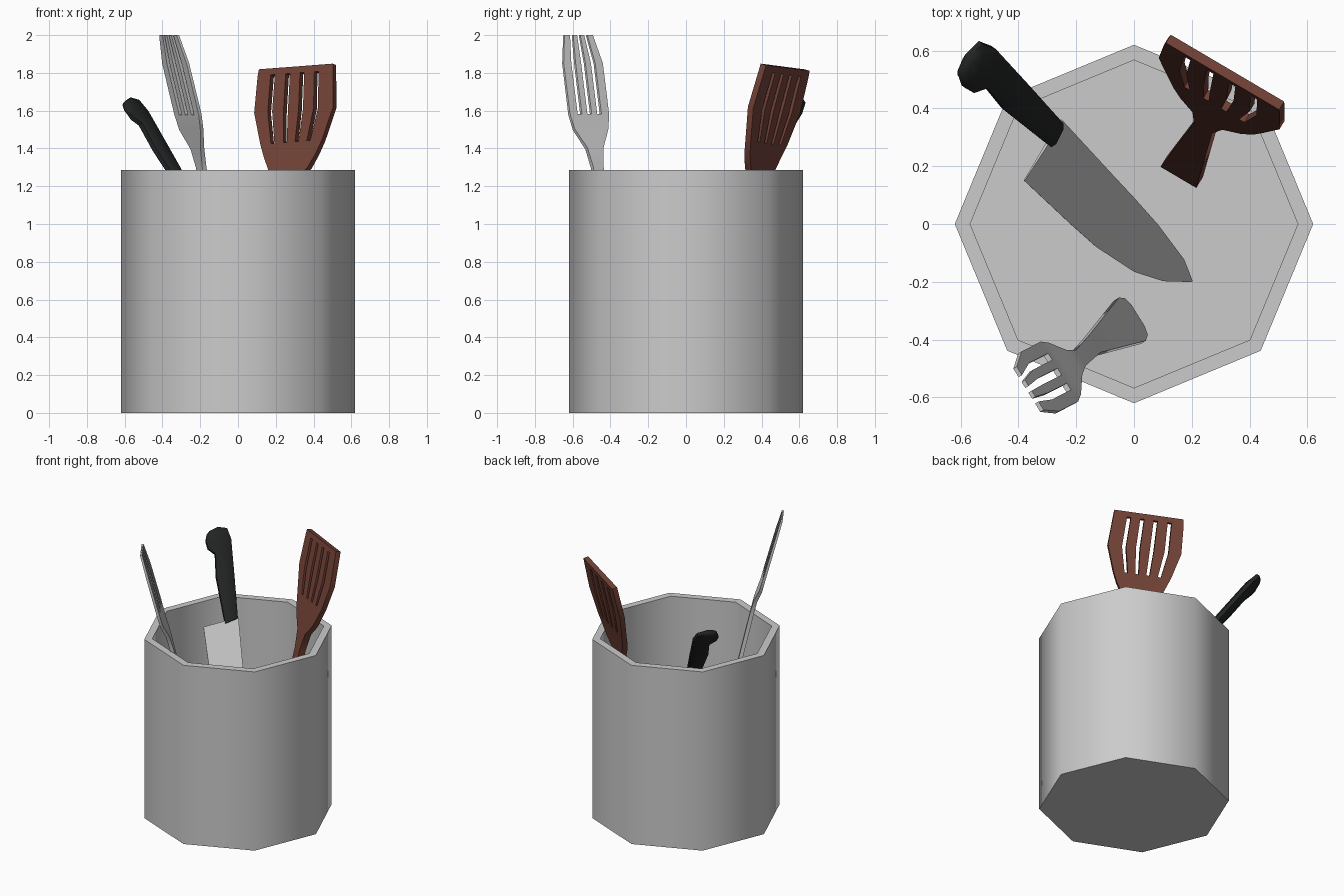
import bpy, bmesh, math
from mathutils import Vector

if "Cube" in bpy.data.objects:
    bpy.data.objects.remove(bpy.data.objects["Cube"])


def material(name, rgb):
    m = bpy.data.materials.new(name)
    m.diffuse_color = (*rgb, 1)
    m.use_nodes = True
    m.node_tree.nodes["Principled BSDF"].inputs["Base Color"].default_value = m.diffuse_color
    return m


STEEL = material("brushed steel", (0.6, 0.6, 0.6))
WOOD = material("brown wood", (0.17, 0.054, 0.036))
BLACK = material("black grip", (0.016, 0.017, 0.017))


def finish(name, bm, mat, angle):
    bmesh.ops.recalc_face_normals(bm, faces=bm.faces)
    me = bpy.data.meshes.new(name)
    bm.to_mesh(me)
    bm.free()
    me.materials.append(mat)
    ob = bpy.data.objects.new(name, me)
    bpy.context.collection.objects.link(ob)
    bpy.ops.object.select_all(action='DESELECT')
    ob.select_set(True)
    bpy.context.view_layer.objects.active = ob
    bpy.ops.object.shade_smooth_by_angle(angle=math.radians(angle))


def slab(name, rows, cols, mat, is_hole=lambda i, j: False, angle=35):
    """Thick sheet. rows: (left point, right point, thickness);
    cols: (fraction across, thickness factor); is_hole skips cells."""
    bm = bmesh.new()
    mids = [(Vector(a) + Vector(b)) / 2 for a, b, t in rows]
    front, back = [], []
    side = max((Vector(b) - Vector(a) for a, b, t in rows), key=lambda v: v.length)
    for i, (a, b, t) in enumerate(rows):
        a, b = Vector(a), Vector(b)
        along = mids[min(i + 1, len(rows) - 1)] - mids[max(i - 1, 0)]
        n = side.cross(along).normalized()
        front.append([bm.verts.new(a.lerp(b, f) + n * t * k / 2) for f, k in cols])
        back.append([bm.verts.new(a.lerp(b, f) - n * t * k / 2) for f, k in cols])
    R, C = len(rows) - 1, len(cols) - 1

    def solid(i, j):
        return 0 <= i < R and 0 <= j < C and not is_hole(i, j)

    for i in range(R):
        for j in range(C):
            if not solid(i, j):
                continue
            loop = [(i, j), (i, j + 1), (i + 1, j + 1), (i + 1, j)]
            bm.faces.new([front[p][q] for p, q in loop])
            bm.faces.new([back[p][q] for p, q in reversed(loop)])
            # side walls wherever the neighbouring cell is empty
            for k, (di, dj) in enumerate([(-1, 0), (0, 1), (1, 0), (0, -1)]):
                if not solid(i + di, j + dj):
                    (p, q), (r, s) = loop[k], loop[(k + 1) % 4]
                    bm.faces.new([front[r][s], front[p][q], back[p][q], back[r][s]])
    finish(name, bm, mat, angle)


def centred(rows, w):
    """Turn (x, y, z, half width, thickness) rows into edge pairs."""
    w = Vector(w).normalized()
    return [(Vector((x, y, z)) - w * h, Vector((x, y, z)) + w * h, t)
            for x, y, z, h, t in rows]


# Octagonal holder: revolve outer wall, rim, inner wall and floor
bm = bmesh.new()
rings = []
for r, z in [(0.62, 0), (0.62, 1.285), (0.567, 1.285), (0.567, 0.06)]:
    rings.append([bm.verts.new((r * math.cos(k * math.pi / 4),
                                r * math.sin(k * math.pi / 4), z)) for k in range(8)])
for lo, hi in zip(rings, rings[1:]):
    for k in range(8):
        bm.faces.new([lo[k], lo[(k + 1) % 8], hi[(k + 1) % 8], hi[k]])
bm.faces.new(rings[0])
bm.faces.new(rings[-1])
finish("utensil_holder", bm, STEEL, 60)

# Slotted spatula
spatula = [
    (.315, .525, 1.83, .228, .034), (.312, .517, 1.795, .232, .034),
    (.303, .465, 1.60, .243, .034), (.29, .425, 1.43, .19, .034),
    (.283, .405, 1.36, .16, .036), (.275, .39, 1.29, .122, .04),
    (.265, .375, 1.22, .06, .045), (.25, .35, 1.10, .036, .045),
    (.165, .18, .25, .072, .045)]
cols = [(0, 1)]
for c in (.2, .4, .59, .78):
    cols += [(c - .028, 1), (c + .028, 1)]
cols.append((1, 1))
slab("spatula", centred(spatula, (.86, -.507, .066)), cols, WOOD,
     lambda i, j: i in (1, 2) and j % 2 == 1)

# Fork with four tines
fork = [
    (-.365, -.572, 2.0, .088, .014), (-.33, -.548, 1.85, .122, .016),
    (-.265, -.515, 1.58, .122, .018), (-.247, -.505, 1.50, .105, .02),
    (-.215, -.485, 1.40, .05, .024), (-.195, -.47, 1.30, .032, .026),
    (-.145, -.42, 1.00, .036, .026), (-.015, -.335, .32, .088, .022),
    (0, -.325, .25, .075, .02), (.005, -.32, .22, .045, .02)]
cols = [(0, 1)]
for c in (.25, .5, .75):
    cols += [(c - .055, 1), (c + .055, 1)]
cols.append((1, 1))
slab("fork", centred(fork, (.53, -.85, 0)), cols, STEEL,
     lambda i, j: i < 2 and j % 2 == 1)


# Knife: outline given in plan, lying in one slanted plane
def knife_rows(pairs):
    def lift(x, y):
        return (x, y, 1.187 - .976 * (x + .25) + .709 * (y - .36))
    return [(lift(*s), lift(*b), t) for s, b, t in pairs]


blade = [((-.25, .36), (-.38, .15), .014), ((-.07, .165), (-.22, 0), .014),
         ((.0, .09), (-.13, -.08), .014), ((.08, 0), (0, -.165), .013),
         ((.17, -.12), (.1, -.197), .012), ((.2, -.195), (.195, -.2), .01)]
slab("knife_blade", knife_rows(blade), [(0, 1), (.5, .8), (1, .3)], STEEL)

handle = [((-.25, .352), (-.292, .270), .045), ((-.37, .485), (-.45, .395), .055),
          ((-.485, .61), (-.515, .475), .055), ((-.53, .628), (-.56, .458), .05),
          ((-.575, .585), (-.59, .475), .045), ((-.60, .53), (-.602, .505), .03)]
slab("knife_handle", knife_rows(handle), [(0, .45), (.2, 1), (.8, 1), (1, .45)], BLACK,
     angle=50)
